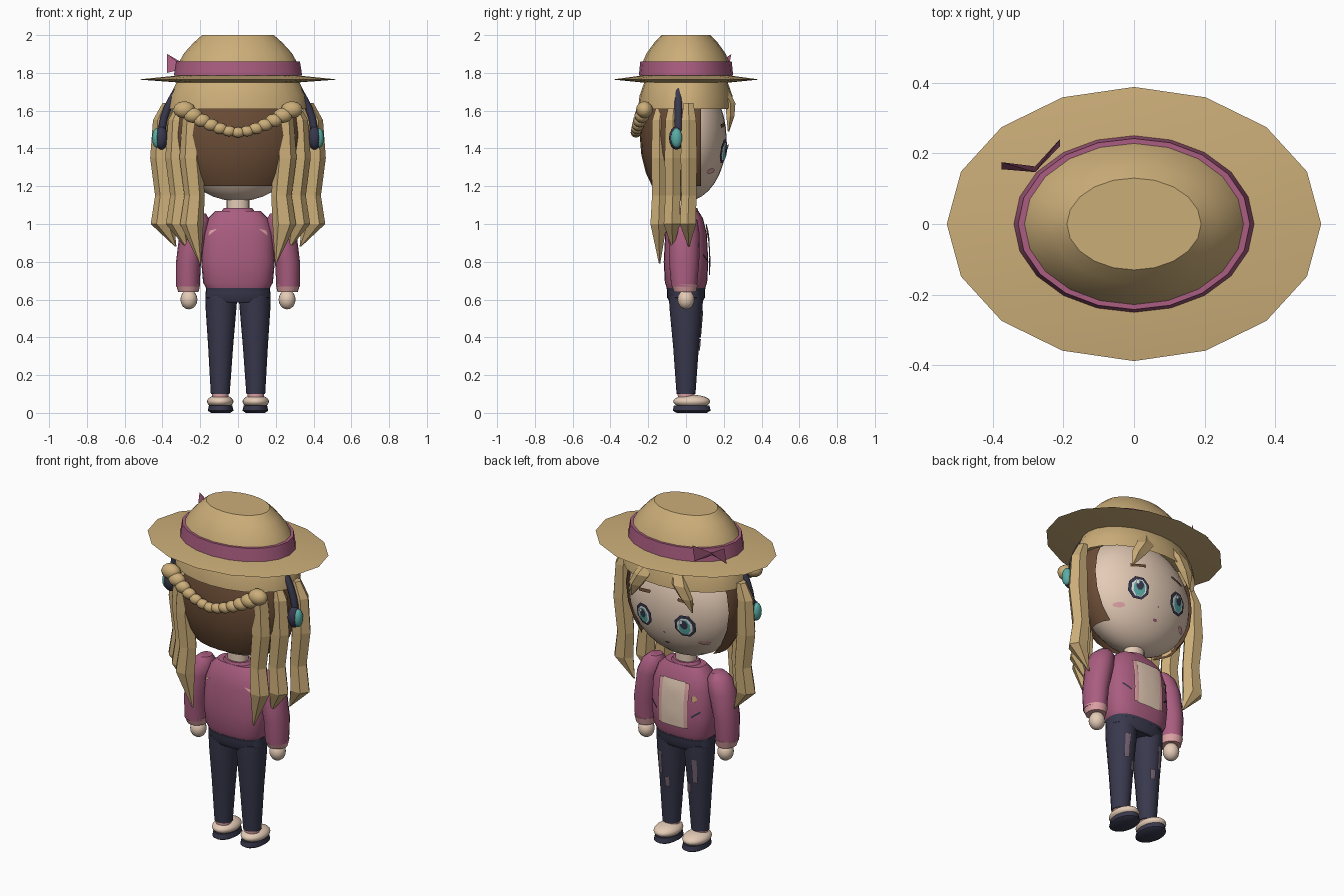
import bpy, bmesh
from math import sin, cos, pi, radians, copysign
from mathutils import Vector

if "Cube" in bpy.data.objects:
    bpy.data.objects.remove(bpy.data.objects["Cube"])


def colour(name, r, g, b):
    m = bpy.data.materials.new(name)
    m.use_nodes = True
    m.diffuse_color = (r, g, b, 1)
    m.node_tree.nodes["Principled BSDF"].inputs["Base Color"].default_value = (r, g, b, 1)
    return m


STRAW = colour("straw", .6, .42, .19)
BROWN = colour("brown", .15, .075, .038)
ROSE = colour("rose", .4, .11, .215)
NAVY = colour("navy", .04, .04, .075)
SKIN = colour("skin", .78, .6, .47)
PINK = colour("pale_pink", .72, .36, .37)
TEAL = colour("teal", .1, .42, .38)
WHITE = colour("white", .75, .78, .78)
MAUVE = colour("mauve_grey", .17, .12, .16)


def finish(name, bm, mat, smooth=35):
    bmesh.ops.recalc_face_normals(bm, faces=bm.faces)
    me = bpy.data.meshes.new(name)
    bm.to_mesh(me)
    bm.free()
    me.materials.append(mat)
    ob = bpy.data.objects.new(name, me)
    bpy.context.collection.objects.link(ob)
    if smooth:
        bpy.ops.object.select_all(action="DESELECT")
        ob.select_set(True)
        bpy.context.view_layer.objects.active = ob
        bpy.ops.object.shade_smooth_by_angle(angle=radians(smooth))
    return ob


def loft(name, mat, rings, sides=20, power=1.0, smooth=35):
    """Skin elliptical rings (x, y, z, rx, ry) from bottom to top."""
    bm = bmesh.new()
    bend = lambda v: copysign(abs(v) ** power, v)
    loops = []
    for x, y, z, rx, ry in rings:
        angles = [2 * pi * i / sides for i in range(sides)]
        loops.append([bm.verts.new((x + rx * bend(cos(a)), y + ry * bend(sin(a)), z)) for a in angles])
    for a, b in zip(loops, loops[1:]):
        for i in range(sides):
            j = (i + 1) % sides
            bm.faces.new((a[i], a[j], b[j], b[i]))
    bm.faces.new(loops[0])
    bm.faces.new(loops[-1])
    return finish(name, bm, mat, smooth)


def ball(name, mat, centre, size, cuts=(), seg=24, smooth=40):
    """Ellipsoid, keeping only the side of each cut plane its normal faces away from."""
    bm = bmesh.new()
    bmesh.ops.create_uvsphere(bm, u_segments=seg, v_segments=seg // 2, radius=1)
    bmesh.ops.scale(bm, vec=size, verts=bm.verts)
    bmesh.ops.translate(bm, vec=centre, verts=bm.verts)
    for co, no in cuts:
        geom = bm.verts[:] + bm.edges[:] + bm.faces[:]
        bmesh.ops.bisect_plane(bm, geom=geom, plane_co=co, plane_no=no, clear_outer=True)
    return finish(name, bm, mat, smooth)


def plate(name, mat, outline, surface, lift):
    """Thin painted patch: a 2D outline in x, z laid on a surface."""
    bm = bmesh.new()
    pts = [Vector(p) for p in outline]
    pts = [p.lerp(q, t / 3) for p, q in zip(pts, pts[1:] + pts[:1]) for t in range(3)]
    mid = sum(pts, Vector((0, 0))) / len(pts)
    put = lambda p: bm.verts.new((p.x, surface(p.x, p.y, lift), p.y))
    loops = [[put(mid.lerp(p, k / 4)) for p in pts] for k in range(1, 5)]
    bm.faces.new(loops[0])
    n = len(pts)
    for a, b in zip(loops, loops[1:]):
        for i in range(n):
            bm.faces.new((a[i], a[(i + 1) % n], b[(i + 1) % n], b[i]))
    return finish(name, bm, mat)


def oval(x, z, rx, rz, n=8):
    return [(x + rx * cos(2 * pi * (i + .5) / n), z + rz * sin(2 * pi * (i + .5) / n)) for i in range(n)]


def box(x, z, w, h, slant=0):
    return [(x - w, z - h - slant), (x + w, z - h + slant), (x + w, z + h + slant), (x - w, z + h - slant)]


# Hat
loft("hat_brim", STRAW, [(0, 0, 1.748, .3, .22), (0, 0, 1.765, .53, .388), (0, 0, 1.788, .3, .22)], 16)
loft("hat_crown", STRAW, [(0, 0, 1.77, .31, .225), (0, 0, 1.86, .31, .228), (0, 0, 1.905, .285, .208),
                          (0, 0, 1.96, .235, .168), (0, 0, 2, .19, .13)], smooth=25)
loft("hat_band", ROSE, [(0, 0, 1.785, .34, .25), (0, 0, 1.86, .328, .242)])
for nm, dx, dy in (("outer", -.095, .01), ("inner", .07, .075)):
    bm = bmesh.new()
    knot = Vector((-.28, .155, 1.835))
    corners = [(0, -.008, -.01), (0, .008, .01), (dx, dy - .01, -.035), (dx, dy + .01, .065)]
    vs = [bm.verts.new(knot + Vector(c)) for c in corners]
    bmesh.ops.convex_hull(bm, input=vs)
    finish("bow_" + nm, bm, ROSE, 0)

# Head and hair shells
HEAD, SIZE = Vector((0, 0, 1.45)), Vector((.345, .215, .33))
ball("head", SKIN, HEAD, SIZE, seg=32)
ball("hair_cap", STRAW, (0, 0, 1.6), (.375, .255, .3), [((0, 0, 1.61), (0, 0, -1))])
ball("back_hair", BROWN, (0, 0, 1.47), (.36, .245, .4),
     [((0, 0, 1.63), (0, 0, 1)), ((0, 0, 1.2), (0, 0, -1)), ((0, .08, 0), (0, 1, 0))])

# Braid across the back of the head
for i in range(-6, 7):
    t = abs(i) / 6
    r = .033 + .02 * t ** 2
    ball("braid_bead", STRAW, (i / 6 * .285, -.265 + .045 * t * t, 1.485 + .12 * t ** 1.6),
         (r * 1.1, r * .85, r * .85), seg=12)

# Long wavy locks on both sides: (x at top, y, tip x, tip z)
LOCKS = [(.25, -.14, .2, .79), (.325, -.07, .27, .87), (.405, .015, .33, .88)]
for s in (-1, 1):
    for x, y, tx, tz in LOCKS:
        loft("hair_lock", STRAW, [(s * tx, y, tz, .004, .004),
                                  (s * (x - .005), y - .005, 1.0, .062, .05),
                                  (s * (x - .02), y, 1.15, .054, .046),
                                  (s * x, y, 1.35, .06, .05),
                                  (s * (x - .005), y, 1.55, .05, .045),
                                  (s * (x - .035), y * .9, 1.64, .03, .03)], 6, smooth=0)
    # Swept fringe
    loft("fringe", STRAW, [(s * .2, .225, 1.49, .004, .004), (s * .165, .235, 1.57, .045, .022),
                           (s * .12, .235, 1.64, .055, .028), (s * .07, .19, 1.74, .045, .02)], 5, smooth=0)
    # Headphone cups
    ball("ear_cup", NAVY, (s * .405, -.05, 1.455), (.035, .04, .062), seg=16)
    ball("ear_cup_cover", TEAL, (s * .43, -.05, 1.455), (.025, .03, .052), seg=16)

# Headphone band
curve = bpy.data.curves.new("headphone_band", "CURVE")
curve.dimensions = "3D"
curve.bevel_depth = .02
curve.bevel_resolution = 2
line = curve.splines.new("POLY")
line.points.add(24)
for i, p in enumerate(line.points):
    p.co = (.405 * cos(pi * i / 24), -.04, 1.46 + .4 * sin(pi * i / 24), 1)
curve.materials.append(NAVY)
bpy.context.collection.objects.link(bpy.data.objects.new("headphone_band", curve))


# Face
def face(x, z, lift):
    d = 1 - (x / SIZE.x) ** 2 - ((z - HEAD.z) / SIZE.z) ** 2
    return SIZE.y * max(d, 0) ** .5 + lift


for s in (-1, 1):
    x = s * .135
    plate("eye_outline", NAVY, oval(x, 1.385, .062, .068), face, .010)
    plate("eye_white", WHITE, oval(x, 1.383, .045, .052), face, .013)
    plate("iris", TEAL, oval(x, 1.38, .034, .048), face, .016)
    plate("pupil", NAVY, oval(x, 1.395, .022, .028), face, .019)
    plate("eye_shine", WHITE, oval(x + .016, 1.412, .01, .012), face, .022)
    plate("eyebrow", BROWN, box(x, 1.525, .045, .009, -s * .008), face, .006)
    plate("blush", PINK, oval(s * .215, 1.28, .03, .014), face, .006)
plate("mouth", ROSE, oval(0, 1.245, .014, .007), face, .006)
plate("nose", PINK, oval(0, 1.315, .007, .005), face, .006)

# Torso
loft("neck", SKIN, [(0, 0, 1.03, .06, .05), (0, 0, 1.16, .06, .05)])
TORSO = [(.655, .165, .1), (.69, .185, .112), (.8, .195, .118), (.95, .188, .11), (1.03, .16, .09), (1.07, .12, .065)]
loft("jacket", ROSE, [(0, 0, z, a, b) for z, a, b in TORSO], 24, .75)
loft("jacket_hem", NAVY, [(0, 0, .645, .165, .1), (0, 0, .66, .168, .103)], 24, .75)
loft("collar", ROSE, [(0, 0, 1.05, .1, .07), (0, 0, 1.085, .075, .06)])


def chest(x, z, lift):
    for (z0, a0, b0), (z1, a1, b1) in zip(TORSO, TORSO[1:]):
        if z <= z1:
            break
    t = (z - z0) / (z1 - z0)
    a, b = a0 + t * (a1 - a0), b0 + t * (b1 - b0)
    return b * max(1 - abs(x / a) ** (2 / .75), 0) ** (.75 / 2) + lift


plate("shirt", SKIN, box(0, .865, .075, .135), chest, .012)
for s in (-1, 1):
    plate("jacket_trim", PINK, box(s * .085, .865, .013, .13), chest, .014)
    plate("pocket_slit", NAVY, box(s * .135, .82, .022, .006, s * .016), chest, .006)
    plate("back_mark", PINK, [(s * .11, .975), (s * .16, .935), (s * .15, .965)],
          lambda x, z, k: -chest(x, z, k), .005)
plate("star_badge", STRAW, oval(-.125, .91, .016, .02, 5), chest, .007)

# Arms and legs
for s in (-1, 1):
    loft("sleeve", ROSE, [(s * .265, -.01, .67, .062, .068), (s * .262, -.01, .8, .066, .08),
                          (s * .235, -.01, .95, .075, .082), (s * .215, -.01, 1.02, .065, .07),
                          (s * .205, -.01, 1.055, .035, .04)], 16, smooth=45)
    loft("cuff", PINK, [(s * .263, -.005, .64, .054, .058), (s * .264, -.008, .68, .064, .07)], 16)
    ball("hand", SKIN, (s * .26, 0, .6), (.045, .045, .052), seg=16)
    loft("trouser_leg", NAVY, [(s * .094, 0, .1, .05, .05), (s * .092, 0, .35, .066, .068),
                               (s * .09, 0, .56, .082, .088), (s * .088, 0, .62, .085, .09)], 16)
    for dx, z, h in ((.02, .47, .07), (-.02, .36, .03)):
        plate("worn_patch", MAUVE, box(s * (.092 + dx), z, .014, h),
              lambda x, z, k: (.05 + (z - .1) * .082) * (1 - ((abs(x) - .092) / .075) ** 2) ** .5 + k, .005)
    loft("sock", PINK, [(s * .094, 0, .07, .042, .042), (s * .094, 0, .11, .045, .045)], 16)
    ball("shoe", SKIN, (s * .094, .03, .06), (.07, .098, .036))
    loft("sole", NAVY, [(s * .092, .03, 0, .05, .08), (s * .092, .03, .012, .068, .1),
                        (s * .092, .03, .04, .062, .094)])
loft("hips", NAVY, [(0, 0, .585, .15, .085), (0, 0, .61, .172, .1), (0, 0, .66, .17, .1)], 24, .8)
